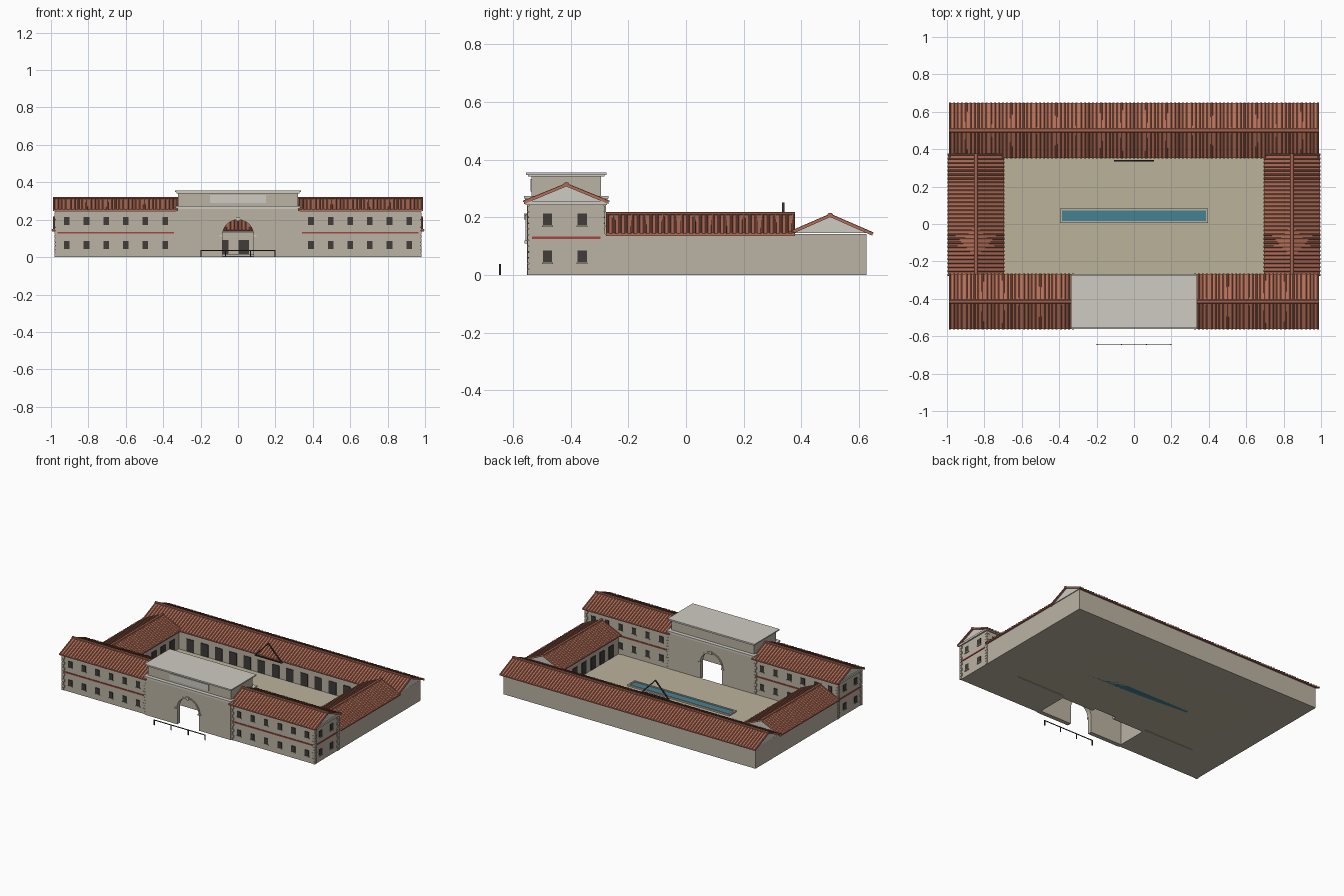
import bpy, bmesh, math
from mathutils import Vector, Matrix

if "Cube" in bpy.data.objects:
    bpy.data.objects.remove(bpy.data.objects["Cube"])


def mat(name, c):
    m = bpy.data.materials.new(name)
    m.diffuse_color = (*c, 1)
    m.use_nodes = True
    m.node_tree.nodes["Principled BSDF"].inputs["Base Color"].default_value = m.diffuse_color
    return m


STONE = mat("stone", (0.50, 0.45, 0.37))
TRIM = mat("pale_trim", (0.62, 0.60, 0.54))
TILE = mat("tile", (0.45, 0.16, 0.10))
RIB = mat("tile_rib", (0.38, 0.13, 0.08))
DARK = mat("dark_opening", (0.05, 0.045, 0.04))
RED = mat("red_band", (0.38, 0.06, 0.05))
SAND = mat("sand_floor", (0.50, 0.45, 0.33))
WATER = mat("water", (0.06, 0.22, 0.29))
IRON = mat("iron", (0.04, 0.03, 0.03))


def finish(name, bm, m):
    bmesh.ops.recalc_face_normals(bm, faces=bm.faces)
    me = bpy.data.meshes.new(name)
    bm.to_mesh(me)
    bm.free()
    me.materials.append(m)
    ob = bpy.data.objects.new(name, me)
    bpy.context.collection.objects.link(ob)
    return ob


def boxes(name, items, m):
    """Each item is (x0, x1, y0, y1, z0, z1)."""
    bm = bmesh.new()
    for x0, x1, y0, y1, z0, z1 in items:
        t = Matrix.Translation(((x0 + x1) / 2, (y0 + y1) / 2, (z0 + z1) / 2))
        bmesh.ops.create_cube(bm, size=1, matrix=t @ Matrix.Diagonal((x1 - x0, y1 - y0, z1 - z0, 1)))
    return finish(name, bm, m)


def mirrored(items):
    return items + [(-b, -a, *r) for a, b, *r in items]


def prism(bm, pts, vec):
    """Extrude a closed outline along a vector."""
    f = bm.faces.new([bm.verts.new(p) for p in pts])
    g = bmesh.ops.extrude_face_region(bm, geom=[f])
    bm.faces.new([bm.verts.new(p) for p in pts]) if not f.is_valid else None
    bmesh.ops.translate(bm, vec=vec, verts=[v for v in g["geom"] if isinstance(v, bmesh.types.BMVert)])


def roof(name, cx, cy, length, half, ze, zr, wall, turn=False, step=0.022):
    """Tiled gable roof; ridge runs along x, or along y when turned."""
    M = Matrix.Translation((cx, cy, 0)) @ Matrix.Rotation(math.pi / 2 if turn else 0, 4, 'Z')
    h, t = length / 2, 0.008
    # roof slabs
    bm = bmesh.new()
    prism(bm, [(-h, -half, ze), (-h, 0, zr), (-h, half, ze), (-h, half, ze - t),
               (-h, 0, zr - t), (-h, -half, ze - t)], Vector((length, 0, 0)))
    finish(name + "_slabs", bm, TILE).matrix_world = M
    # rounded tile ribs and ridge cap
    bm = bmesh.new()
    n = round(length / step)
    r = 0.0055
    prof = [(r * math.cos(a * math.pi / 4), r * 0.9 * math.sin(a * math.pi / 4)) for a in range(5)]
    for i in range(n + 1):
        x = -h + r + (length - 2 * r) * i / n
        for s in (-1, 1):
            prism(bm, [(x + a, s * (half + 0.003), ze + b - 0.001) for a, b in prof],
                  Vector((0, -s * (half + 0.003), zr - ze)))
    prism(bm, [(-h, 0.01 * math.cos(k * math.pi / 4), zr + 0.007 * math.sin(k * math.pi / 4))
               for k in range(8)], Vector((length, 0, 0)))
    finish(name + "_ribs", bm, RIB).matrix_world = M
    # pale gable infill
    bm = bmesh.new()
    g, zb = h - 0.012, zr - t - wall * (zr - ze) / half
    prism(bm, [(-g, -wall, zb), (-g, 0, zr - t), (-g, wall, zb)], Vector((2 * g, 0, 0)))
    finish(name + "_gable", bm, TRIM).matrix_world = M


# front wings
YF, YB = -0.55, -0.28
boxes("front_wing_walls", mirrored([(0.33, 0.975, -0.545, -0.285, 0, 0.252)]), STONE)
boxes("red_string_course", mirrored([(0.33, 0.979, -0.549, -0.281, 0.125, 0.134)]), RED)
boxes("front_wing_cornice", mirrored([(0.33, 0.985, -0.556, -0.274, 0.243, 0.256)]), TRIM)
for s, side in ((-1, "left"), (1, "right")):
    roof(side + "_front_roof", s * 0.655, -0.415, 0.67, 0.147, 0.254, 0.315, 0.13)

# windows with sills and frames, front, courtyard and gable sides
win, frames = [], []
for z in (0.043, 0.172):
    for i in range(6):
        x = 0.39 + 0.105 * i
        win.append((x - 0.015, x + 0.015, -0.549, -0.281, z, z + 0.042))
        frames.append((x - 0.018, x + 0.018, -0.551, -0.279, z - 0.005, z))
    for y in (-0.48, -0.36):
        win.append((0.96, 0.979, y - 0.016, y + 0.016, z, z + 0.042))
        frames.append((0.96, 0.981, y - 0.019, y + 0.019, z - 0.005, z))
boxes("windows", mirrored(win), DARK)
boxes("window_sills", mirrored(frames), STONE)

# corner quoins
quoins = []
for i in range(12):
    w = 0.018 if i % 2 else 0.011
    z = 0.001 + i * 0.02
    for y0, y1 in ((-0.55, -0.545 + w), (-0.285 - w, -0.28)):
        quoins.append((0.975 - w, 0.98, y0, y1, z, z + 0.018))
        quoins.append((0.33, 0.332 + w, y0, y1, z, z + 0.018))
boxes("quoins", mirrored(quoins), STONE)

# gatehouse: two arched walls with a hollow between
R, SPRING = 0.083, 0.117
outline = [(-0.33, 0), (-0.33, 0.26), (0.33, 0.26), (0.33, 0), (R, 0)]
outline += [(R * math.cos(a * math.pi / 20), SPRING + R * math.sin(a * math.pi / 20)) for a in range(21)]
outline += [(-R, 0)]
for name, y in (("gate_front_wall", -0.552), ("gate_back_wall", -0.308)):
    bm = bmesh.new()
    prism(bm, [(x, y, z) for x, z in outline], Vector((0, 0.03, 0)))
    finish(name, bm, STONE)
boxes("gate_cornice", [(-0.332, 0.332, -0.558, -0.272, 0.258, 0.266),
                       (-0.338, 0.338, -0.562, -0.268, 0.266, 0.274)], TRIM)
boxes("gate_attic", [(-0.32, 0.32, -0.535, -0.295, 0.274, 0.345)], STONE)
boxes("gate_top_slab", [(-0.328, 0.328, -0.548, -0.282, 0.341, 0.347),
                        (-0.336, 0.336, -0.555, -0.276, 0.347, 0.355)], TRIM)
boxes("attic_panel", [(-0.15, 0.15, -0.54, -0.53, 0.29, 0.333)], TRIM)

# arch mouldings, imposts and keystone
for name, y in (("front_arch_moulding", -0.556), ("back_arch_moulding", -0.28)):
    bm = bmesh.new()
    arc = [(rr * math.cos(a), SPRING + rr * math.sin(a)) for rr, order in ((R, 1), (R + 0.01, -1))
           for a in [k * math.pi / 20 for k in range(21)][::order]]
    prism(bm, [(x, y, z) for x, z in arc], Vector((0, 0.006, 0)))
    finish(name, bm, STONE)
boxes("imposts", mirrored([(R - 0.003, R + 0.016, y, y + 0.012, 0.11, 0.119)
                           for y in (-0.56, -0.284)]), TRIM)
boxes("keystones", [(-0.009, 0.009, y, y + 0.012, 0.193, 0.214) for y in (-0.561, -0.283)], TRIM)

# side wings and back wing
boxes("side_wing_walls", mirrored([(0.72, 0.975, -0.285, 0.38, 0, 0.143)]), STONE)
boxes("back_wing_walls", [(-0.975, 0.975, 0.375, 0.625, 0, 0.143)], STONE)
for s, side in ((-1, "left"), (1, "right")):
    roof(side + "_side_roof", s * 0.845, 0.05, 0.655, 0.149, 0.144, 0.212, 0.127, True)
roof("back_roof", 0, 0.5, 1.98, 0.147, 0.144, 0.209, 0.125)

# courtyard doors with lintels
doors = [(-0.63 + 0.11 * i - 0.028, -0.63 + 0.11 * i + 0.028, 0.371, 0.38, 0.005, 0.092) for i in range(12)]
doors += mirrored([(0.716, 0.73, -0.2 + 0.1 * i - 0.026, -0.2 + 0.1 * i + 0.026, 0.005, 0.092)
                   for i in range(6)])
boxes("courtyard_doors", doors, DARK)
boxes("courtyard_eaves_band", mirrored([(0.713, 0.725, -0.28, 0.375, 0.128, 0.138)])
      + [(-0.715, 0.715, 0.366, 0.378, 0.128, 0.138)], TRIM)

# courtyard floor and pool
boxes("courtyard_border", [(-0.725, 0.725, -0.28, 0.38, 0, 0.003)], STONE)
boxes("courtyard_floor", [(-0.7, 0.7, -0.28, 0.36, 0, 0.006)], SAND)
boxes("pool_rim", [(-0.395, 0.395, 0.005, 0.016, 0, 0.016), (-0.395, 0.395, 0.072, 0.083, 0, 0.016),
                   (-0.395, -0.384, 0.005, 0.083, 0, 0.016), (0.384, 0.395, 0.005, 0.083, 0, 0.016)], STONE)
boxes("pool_water", [(-0.386, 0.386, 0.014, 0.074, 0, 0.011)], WATER)

# open triangular pediment frame over the back eave
bm = bmesh.new()
for s in (-1, 1):
    prism(bm, [(s * 0.108, 0.333, 0.14), (0, 0.333, 0.252), (0, 0.333, 0.243), (s * 0.098, 0.333, 0.14)],
          Vector((0, 0.008, 0)))
finish("pediment_rakes", bm, IRON)
boxes("pediment_base", [(-0.105, 0.105, 0.333, 0.341, 0.136, 0.143)], IRON)

# barrier in front of the gate
boxes("barrier", [(-0.2, 0.2, -0.647, -0.643, 0.033, 0.038)]
      + [(x - 0.003, x + 0.003, -0.648, -0.642, 0, 0.038) for x in (-0.197, -0.066, 0.066, 0.197)], IRON)
